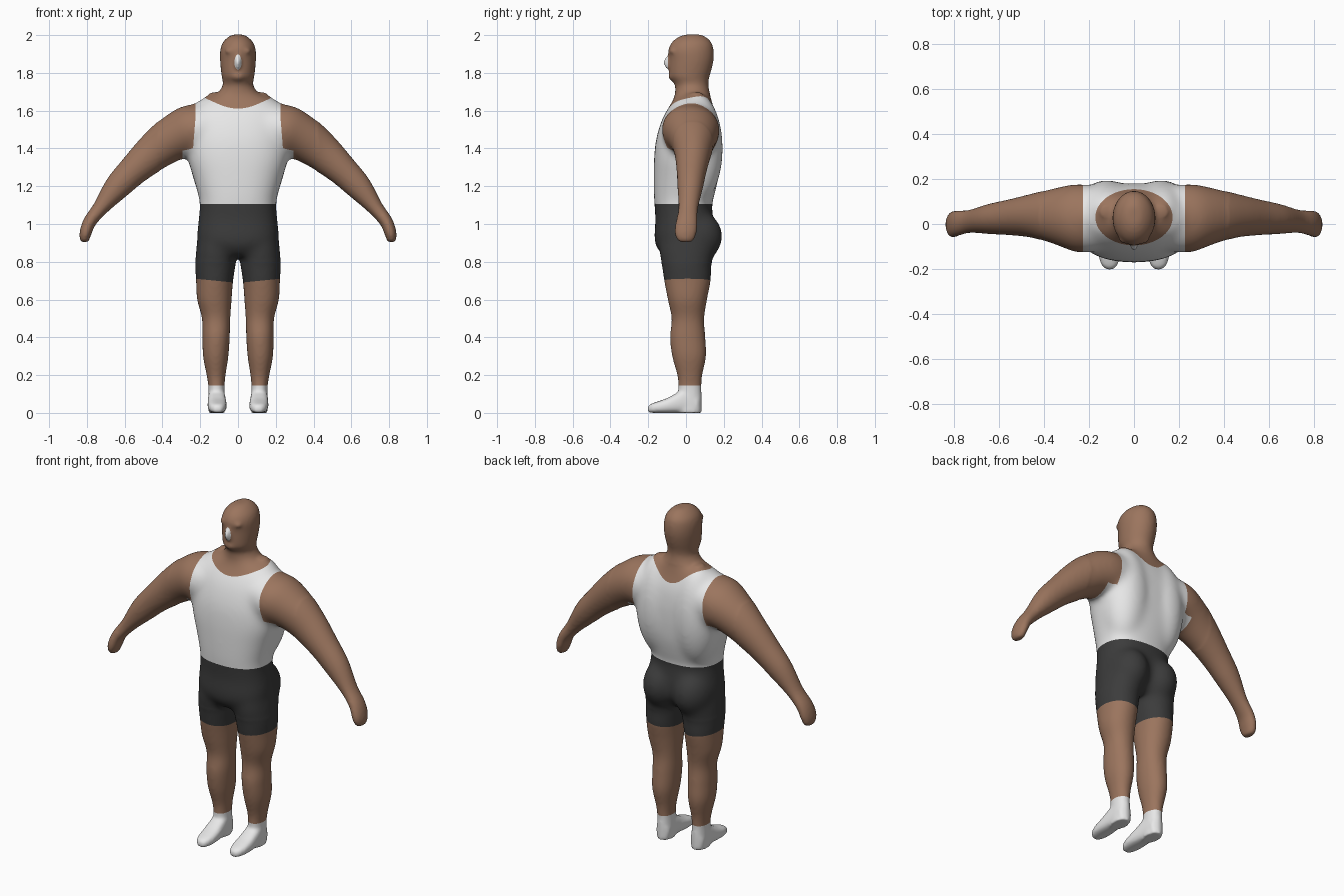
import bpy, bmesh
from math import cos, sin, pi
from mathutils import Vector, Matrix

if "Cube" in bpy.data.objects:
    bpy.data.objects.remove(bpy.data.objects["Cube"])


def material(name, color):
    mat = bpy.data.materials.new(name)
    mat.use_nodes = True
    mat.diffuse_color = (*color, 1)
    mat.node_tree.nodes["Principled BSDF"].inputs["Base Color"].default_value = (*color, 1)
    return mat


def spline(rows, steps=5):
    """Catmull-Rom interpolation through rows of numbers."""
    out = []
    for i in range(len(rows) - 1):
        quad = (rows[max(i - 1, 0)], rows[i], rows[i + 1], rows[min(i + 2, len(rows) - 1)])
        for s in range(steps):
            t = s / steps
            out.append([b + t / 2 * (c - a + t * (2 * a - 5 * b + 4 * c - d + t * (3 * (b - c) + d - a)))
                        for a, b, c, d in zip(*quad)])
    return out + [list(rows[-1])]


def loft(bm, rings, power=2.0, sides=40):
    """Closed tube through rings given as (centre, half axis u, half axis v)."""
    loops = []
    for centre, u, v in rings:
        loop = []
        for k in range(sides):
            c, s = cos(2 * pi * k / sides), sin(2 * pi * k / sides)
            f = (abs(c) ** power + abs(s) ** power) ** (-1 / power)
            loop.append(bm.verts.new(centre + u * c * f + v * s * f))
        loops.append(loop)
    for a, b in zip(loops, loops[1:]):
        for k in range(sides):
            n = (k + 1) % sides
            bm.faces.new((a[k], a[n], b[n], b[k]))
    bm.faces.new(loops[0][::-1])
    bm.faces.new(loops[-1])


def box_ring(x0, x1, y0, y1, z):
    return (Vector(((x0 + x1) / 2, (y0 + y1) / 2, z)),
            Vector(((x1 - x0) / 2, 0, 0)), Vector((0, (y1 - y0) / 2, 0)))


def blob(bm, centre, radii):
    bmesh.ops.create_uvsphere(bm, u_segments=24, v_segments=16, radius=1,
                              matrix=Matrix.Translation(centre) @ Matrix.Diagonal((*radii, 1)))


bm = bmesh.new()

# Head and neck: height, half width, front, back
head = [(2.003, .025, .0, .075), (1.99, .052, -.04, .105), (1.96, .081, -.076, .135),
        (1.92, .094, -.094, .146), (1.87, .095, -.09, .146), (1.82, .091, -.09, .136),
        (1.78, .086, -.087, .124), (1.755, .081, -.07, .119), (1.73, .083, -.058, .119),
        (1.695, .108, -.058, .126), (1.67, .16, -.062, .132), (1.645, .22, -.075, .138), (1.55, .25, -.11, .16)]
loft(bm, [box_ring(-w, w, f, b, z) for z, w, f, b in spline(head)])
blob(bm, (0, -.089, 1.855), (.016, .031, .038))
blob(bm, (0, -.06, 1.785), (.045, .034, .03))

# Torso and hips
torso = [(1.65, .2, -.06, .13), (1.62, .24, -.09, .145), (1.55, .262, -.128, .168),
         (1.45, .27, -.158, .18), (1.35, .266, -.169, .18), (1.25, .238, -.171, .172),
         (1.15, .21, -.17, .15), (1.1, .202, -.167, .137), (1.02, .209, -.162, .145),
         (.93, .216, -.168, .15), (.88, .19, -.158, .13), (.83, .12, -.12, .1)]
loft(bm, [box_ring(-w, w, f, b, z) for z, w, f, b in spline(torso)], power=2.4)

# Leg: height, inner side, outer side, front, back
leg = [(.97, .02, .208, -.13, .14), (.86, .004, .223, -.142, .15), (.78, .014, .226, -.127, .134),
       (.7, .026, .222, -.115, .13), (.6, .034, .216, -.096, .111), (.5, .041, .191, -.076, .096),
       (.4, .044, .188, -.084, .102), (.3, .051, .185, -.073, .106), (.2, .066, .166, -.046, .086),
       (.14, .071, .157, -.041, .081), (.07, .069, .157, -.044, .083), (0, .069, .157, -.05, .083)]
loft(bm, [box_ring(*row[1:], row[0]) for row in spline(leg)], power=2.1)

# Foot: depth, inner side, outer side, top
foot = [(.07, .073, .152, .09), (0, .067, .158, .13), (-.05, .063, .16, .105), (-.1, .06, .161, .078),
        (-.15, .063, .156, .06), (-.185, .075, .143, .048), (-.203, .094, .122, .034)]
loft(bm, [(Vector(((a + b) / 2, y, t / 2)), Vector(((b - a) / 2, 0, 0)), Vector((0, 0, t / 2)))
          for y, a, b, t in spline(foot)], power=2.8)

# Arm and fist: x, height, thickness, front, back
arm = [(.12, 1.535, .1, -.11, .155), (.24, 1.497, .138, -.13, .18), (.34, 1.455, .122, -.095, .163),
       (.445, 1.38, .103, -.062, .136), (.55, 1.287, .082, -.05, .11), (.64, 1.195, .069, -.045, .09),
       (.728, 1.085, .042, -.04, .064), (.783, 1.015, .035, -.053, .061), (.806, .957, .032, -.061, .057),
       (.813, .915, .024, -.046, .041), (.814, .903, .012, -.02, .02)]
path = spline(arm)
rings = []
for i, (x, z, r, f, b) in enumerate(path):
    p, q = path[max(i - 1, 0)], path[min(i + 1, len(path) - 1)]
    across = Vector((p[1] - q[1], 0, q[0] - p[0])).normalized()
    rings.append((Vector((x, (f + b) / 2, z)), across * r, Vector((0, (b - f) / 2, 0))))
loft(bm, rings)

# Back muscle, buttock, brow
blob(bm, (.12, .055, 1.4), (.14, .142, .3))
blob(bm, (.1, .055, .935), (.112, .14, .14))
blob(bm, (.036, -.066, 1.915), (.034, .024, .016))

# Mirror the one-sided limbs and masses
copy = bmesh.ops.duplicate(bm, geom=bm.verts[:] + bm.edges[:] + bm.faces[:])["geom"]
bmesh.ops.scale(bm, vec=(-1, 1, 1), verts=[g for g in copy if isinstance(g, bmesh.types.BMVert)])
bmesh.ops.recalc_face_normals(bm, faces=bm.faces[:])

mesh = bpy.data.meshes.new("parts")
bm.to_mesh(mesh)
bm.free()
body = bpy.data.objects.new("body", mesh)
bpy.context.collection.objects.link(body)

# Fuse everything into one skin
fuse = body.modifiers.new("fuse", 'REMESH')
fuse.mode = 'VOXEL'
fuse.voxel_size = .009
soften = body.modifiers.new("soften", 'SMOOTH')
soften.factor = .5
soften.iterations = 8
fused = bpy.data.meshes.new_from_object(body.evaluated_get(bpy.context.evaluated_depsgraph_get()))
body.modifiers.clear()
body.data = fused
bpy.data.meshes.remove(mesh)
fused.name = "body"
for name, color in (("skin", (.33, .178, .112)), ("white cloth", (.8, .8, .8)), ("dark cloth", (.045, .045, .045))):
    fused.materials.append(material(name, color))


# Clothing borders: each rule is zero along its border
def waist(p):
    return p.z - 1.105


def hem(p):
    return p.z - .688 - .1 * abs(p.x)


def cuff(p):
    return p.z - .144


def armhole(p):
    side = abs(p.x) - .226 - .08 * max(1.55 - p.z, 0)
    return max(min(side, p.z - 1.35 - .4 * abs(p.y - .03)), abs(p.x) - .295)


def neckline(p):
    return min(1 - (p.x / .172) ** 2 - ((p.y - .03) / .125) ** 2, p.z - 1.5)


bm = bmesh.new()
bm.from_mesh(fused)

# Blend the shoulder and hip joins
joins = [v for v in bm.verts if .8 < v.co.z < 1.69 and abs(v.co.x) < .42]
for step in range(35):
    bmesh.ops.smooth_vert(bm, verts=joins, factor=.5, use_axis_x=True, use_axis_y=True, use_axis_z=True)

# Cut crisp borders into the skin
for rule in (waist, hem, cuff, armhole, neckline):
    border = []
    for edge in bm.edges[:]:
        a, b = edge.verts
        fa, fb = rule(a.co), rule(b.co)
        if fa * fb < 0:
            border.append(bmesh.utils.edge_split(edge, a, fa / (fa - fb))[1])
    bmesh.ops.connect_verts(bm, verts=border)

SKIN, WHITE, DARK = range(3)
for face in bm.faces:
    p = face.calc_center_median()
    if armhole(p) > 0 or neckline(p) > 0:
        face.material_index = SKIN
    elif waist(p) > 0:
        face.material_index = WHITE
    elif hem(p) > 0:
        face.material_index = DARK
    else:
        face.material_index = SKIN if cuff(p) > 0 else WHITE
    face.smooth = True
bm.to_mesh(fused)
bm.free()
